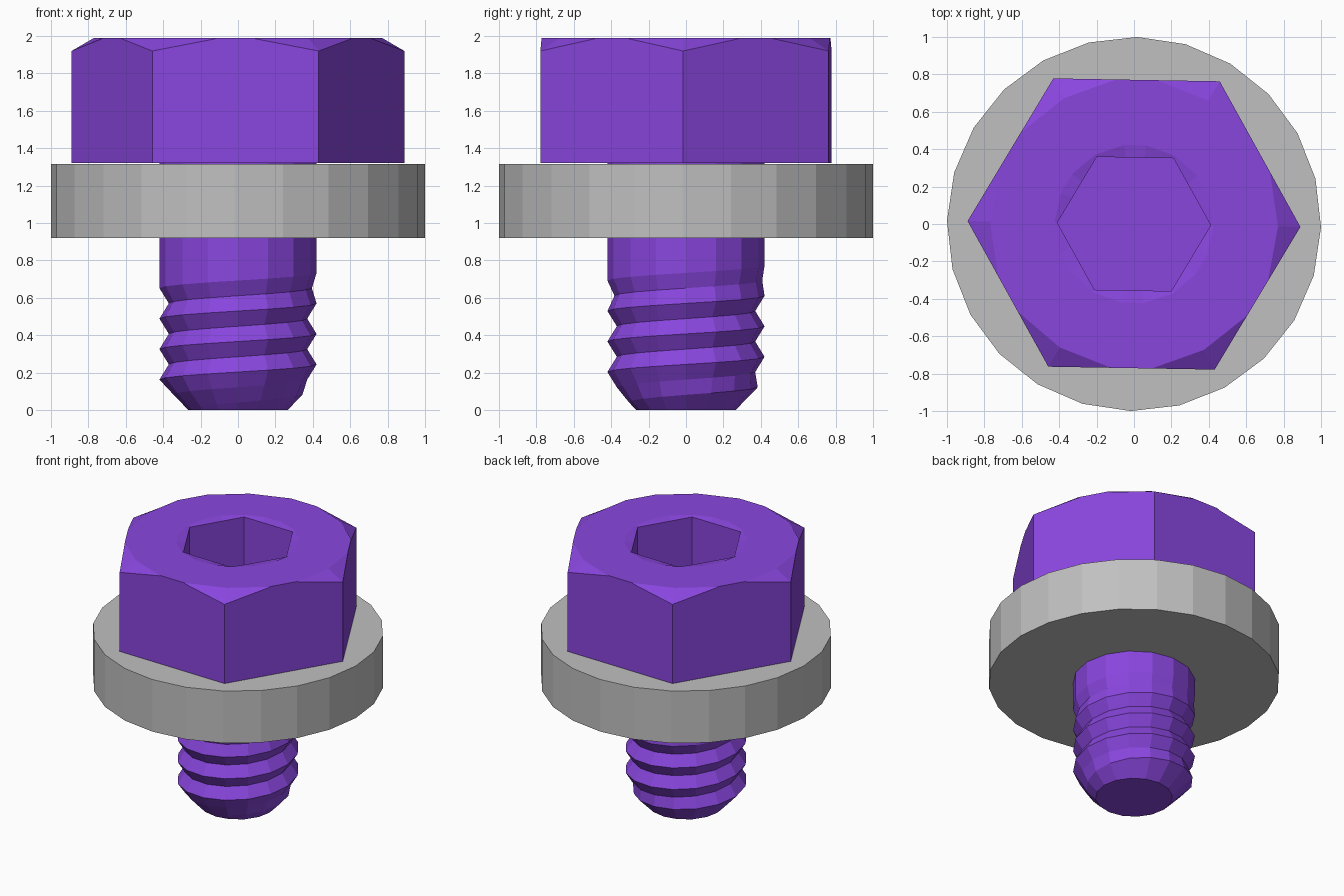
import bpy, bmesh
from math import sin, cos, tan, pi, radians

cube = bpy.data.objects.get("Cube")
if cube:
    bpy.data.objects.remove(cube, do_unlink=True)


def material(name, rgb):
    m = bpy.data.materials.new(name)
    m.use_nodes = True
    m.diffuse_color = (*rgb, 1)
    m.node_tree.nodes["Principled BSDF"].inputs["Base Color"].default_value = (*rgb, 1)
    return m


purple = material("purple", (0.25, 0.061, 0.73))
grey = material("grey", (0.53, 0.53, 0.53))


def finish(name, bm, mat, turn=0):
    bmesh.ops.remove_doubles(bm, verts=bm.verts, dist=0.0005)
    bmesh.ops.recalc_face_normals(bm, faces=bm.faces)
    mesh = bpy.data.meshes.new(name)
    bm.to_mesh(mesh)
    bm.free()
    mesh.materials.append(mat)
    ob = bpy.data.objects.new(name, mesh)
    ob.rotation_euler.z = radians(turn)
    bpy.context.collection.objects.link(ob)
    return ob


def ring(bm, points):
    return [bm.verts.new(p) for p in points]


def bridge(bm, a, b, closed=True):
    n = len(a)
    for i in range(n if closed else n - 1):
        j = (i + 1) % n
        bm.faces.new((a[i], a[j], b[j], b[i]))


def circle(r, z, n):
    return [(r * cos(2 * pi * i / n), r * sin(2 * pi * i / n), z) for i in range(n)]


def hexagon(r, z_corner, z_side, spread=8):
    """Eighteen points: each corner, then two points along the following side."""
    apothem = r * cos(pi / 6)
    pts = []
    for k in range(6):
        for offset in (-30, -spread, spread):
            a = radians(60 * k + 30 + offset)
            d = apothem / cos(radians(offset))
            pts.append((d * cos(a), d * sin(a), z_corner if offset == -30 else z_side))
    return pts


# Head: hexagon with chamfered corners and a hexagonal socket
TOP = 1.99
bm = bmesh.new()
base = ring(bm, hexagon(0.89, 1.32, 1.32))
shoulder = ring(bm, hexagon(0.89, 1.92, TOP - 0.005))
crown = hexagon(0.89, TOP, TOP)
for i in range(0, 18, 3):
    a = radians(20 * i)
    crown[i] = (0.77 * cos(a), 0.77 * sin(a), TOP)
crown = ring(bm, crown)
mouth = hexagon(0.41, TOP, TOP)
for i, (x, y, z) in enumerate(mouth):
    s = 0.425 / (x * x + y * y) ** 0.5
    mouth[i] = (x * s, y * s, z)
mouth = ring(bm, mouth)
rim = ring(bm, hexagon(0.41, TOP - 0.01, TOP - 0.01))
floor = ring(bm, hexagon(0.41, 1.47, 1.47))
for a, b in ((base, shoulder), (shoulder, crown), (crown, mouth), (mouth, rim), (rim, floor)):
    bridge(bm, a, b)
bm.faces.new(floor)
bm.faces.new(base)
finish("hex_head", bm, purple, -1)

# Washer: thick ring
bm = bmesh.new()
loops = [ring(bm, circle(r, z, 24)) for r, z in
         ((0.41, 0.92), (1, 0.92), (1, 1.315), (0.41, 1.315))]
for i in range(4):
    bridge(bm, loops[i], loops[(i + 1) % 4])
finish("washer", bm, grey, -1)

# Shaft: helical thread that starts on the tip chamfer and fades into the shank
PITCH, SIDES, TURNS = 0.163, 16, 4
CREST, ROOT, TIP = 0.42, 0.37, 0.265


def column(t):
    a = -pi + 2 * pi * t
    profile = [(TIP, 0)]
    for step in range(-1, 2 * TURNS + 1):
        z = max(0, PITCH * (step / 2 + t))
        r = ROOT if step % 2 else CREST
        if step == 2 * TURNS - 1:
            r += (CREST - ROOT) * t
        profile.append((min(r, TIP + 0.97 * z), z))
    profile.append((CREST, 1.32))
    return [(r * cos(a), r * sin(a), z) for r, z in profile]


bm = bmesh.new()
columns = [ring(bm, column(i / SIDES)) for i in range(SIDES + 1)]
for a, b in zip(columns, columns[1:]):
    bridge(bm, a, b, closed=False)
bm.faces.new([c[0] for c in columns[:-1]])
finish("threaded_shaft", bm, purple)
